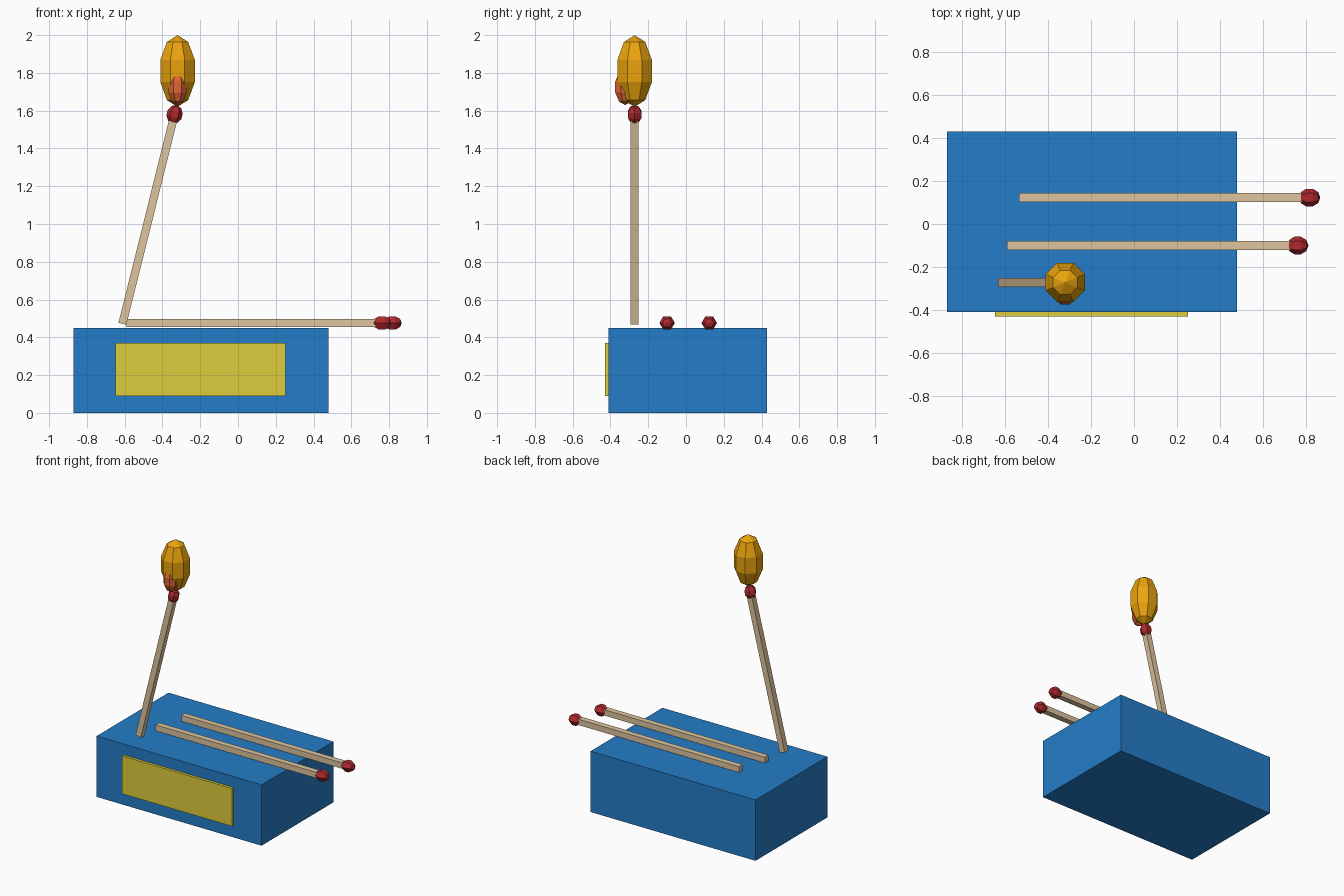
import bpy, bmesh
from math import radians
from mathutils import Matrix, Vector

if "Cube" in bpy.data.objects:
    bpy.data.objects.remove(bpy.data.objects["Cube"])


def material(name, rgb):
    m = bpy.data.materials.new(name)
    m.diffuse_color = (*rgb, 1)
    m.use_nodes = True
    m.node_tree.nodes["Principled BSDF"].inputs["Base Color"].default_value = m.diffuse_color
    return m


BLUE = material("blue_card", (0.018, 0.205, 0.58))
YELLOW = material("yellow_paper", (0.73, 0.61, 0.045))
WOOD = material("pale_wood", (0.73, 0.55, 0.34))
RED = material("red_tip", (0.43, 0.022, 0.028))
ORANGE = material("flame_orange", (0.83, 0.37, 0.004))
CORAL = material("flame_core_coral", (0.74, 0.13, 0.035))


def finish(name, bm, matrix, mat):
    mesh = bpy.data.meshes.new(name)
    bm.to_mesh(mesh)
    bm.free()
    mesh.materials.append(mat)
    ob = bpy.data.objects.new(name, mesh)
    ob.matrix_world = matrix
    bpy.context.collection.objects.link(ob)
    return ob


def block(name, size, matrix, mat):
    bm = bmesh.new()
    bmesh.ops.create_cube(bm, size=1)
    bmesh.ops.scale(bm, vec=size, verts=bm.verts)
    return finish(name, bm, matrix, mat)


def ball(name, sides, rings, radii, matrix, mat):
    bm = bmesh.new()
    bmesh.ops.create_uvsphere(bm, u_segments=sides, v_segments=rings, radius=1)
    # turn so that flats face the main axes on eight-sided parts
    if sides == 8:
        bmesh.ops.rotate(bm, matrix=Matrix.Rotation(radians(22.5), 3, 'Z'), verts=bm.verts)
    bmesh.ops.scale(bm, vec=radii, verts=bm.verts)
    return finish(name, bm, matrix, mat)


def match(name, foot, length, tilt, spin=0):
    """Square stick with a faceted head; tilt leans it from z towards +x."""
    turn = Matrix.Translation(foot) @ Matrix.Rotation(radians(tilt), 4, 'Y')
    block(name + "_stick", (0.043, 0.043, length),
          turn @ Matrix.Translation((0, 0, length / 2)), WOOD)
    ball(name + "_head", 6, 5, (0.043, 0.043, 0.05),
         turn @ Matrix.Translation((0, 0, length)) @ Matrix.Rotation(radians(spin), 4, 'Z'), RED)


# box and label on its front
block("match_box", (1.35, 0.84, 0.45), Matrix.Translation((-0.195, 0.01, 0.225)), BLUE)
block("front_label", (0.90, 0.04, 0.28), Matrix.Translation((-0.198, -0.41, 0.23)), YELLOW)

# two matches lying on the box, one standing
match("back_match", Vector((-0.535, 0.123, 0.476)), 1.352, 90)
match("middle_match", Vector((-0.59, -0.10, 0.476)), 1.352, 90)
match("lit_match", Vector((-0.612, -0.272, 0.472)), 1.142, 14, 90)

# flame with a smaller core showing at the front
ball("flame", 8, 5, (0.104, 0.104, 0.19), Matrix.Translation((-0.32, -0.272, 1.81)), ORANGE)
ball("flame_core", 8, 5, (0.056, 0.06, 0.095),
     Matrix.Translation((-0.32, -0.322, 1.725)), CORAL)
